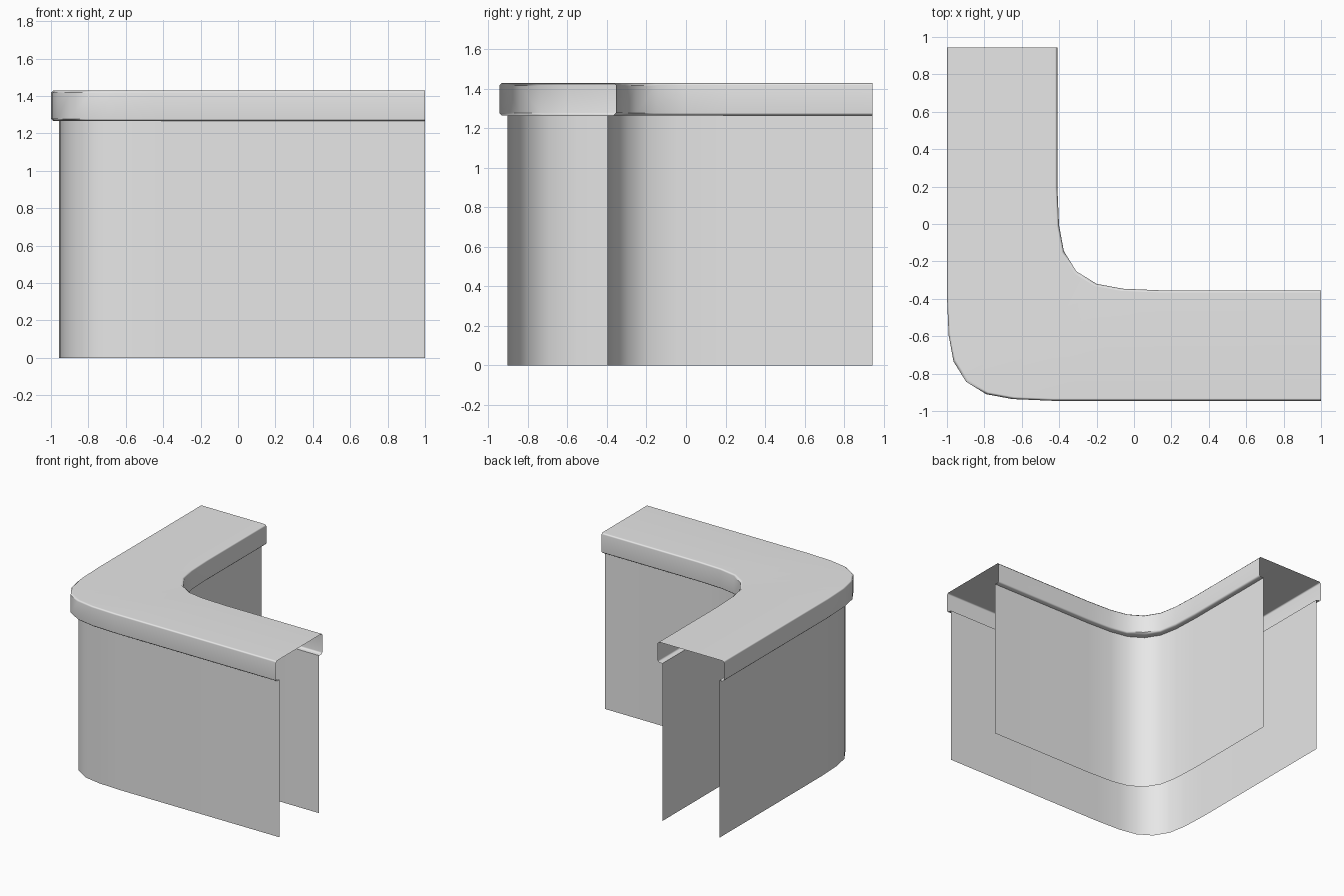
import bpy

if "Cube" in bpy.data.objects:
    bpy.data.objects.remove(bpy.data.objects["Cube"])

X_END, Y_END = 1.0, 0.945
WIDTH = 0.59          # cap width
LIP = 0.042           # cap overhang past the walls
Z_LIP, Z_TOP, B = 1.266, 1.43, 0.012

# Rounded corner, measured from the outer corner (-1, -0.945), mirrored on the diagonal
half = [(0.0, 0.56), (0.009, 0.35), (0.035, 0.21), (0.102, 0.102)]
corner = half + [(v, u) for u, v in reversed(half[:-1])]

grey = bpy.data.materials.new("light grey")
grey.diffuse_color = (0.8, 0.8, 0.8, 1)
grey.use_nodes = True
grey.node_tree.nodes["Principled BSDF"].inputs["Base Color"].default_value = grey.diffuse_color


def sweep(name, profile):
    """Slide the corner path along the diagonal for every (offset, z) profile point."""
    verts, faces = [], []
    n = len(corner) + 2
    for d, z in profile:
        x0, y0 = -1 + d, -Y_END + d
        verts.append((x0, Y_END, z))
        verts += [(x0 + u, y0 + v, z) for u, v in corner]
        verts.append((X_END, y0, z))
    for j in range(len(profile) - 1):
        for i in range(n - 1):
            a = j * n + i
            faces.append((a, a + 1, a + n + 1, a + n))
    me = bpy.data.meshes.new(name)
    me.from_pydata(verts, [], faces)
    me.materials.append(grey)
    ob = bpy.data.objects.new(name, me)
    bpy.context.collection.objects.link(ob)
    bpy.ops.object.select_all(action='DESELECT')
    ob.select_set(True)
    bpy.context.view_layer.objects.active = ob
    bpy.ops.object.shade_smooth_by_angle(angle=0.9)
    ob.modifiers.new("weighted normals", 'WEIGHTED_NORMAL').keep_sharp = True
    return ob


# Thin wall sheets, open at the ends and the bottom
sweep("outer_wall", [(LIP, 0), (LIP, Z_LIP)])
sweep("inner_wall", [(WIDTH - LIP, Z_LIP), (WIDTH - LIP, 0)])

# Hollow cap with softened edges and a lip returning to each wall
side = [(LIP, Z_LIP), (B, Z_LIP), (0, Z_LIP + B), (0, Z_TOP - B), (B, Z_TOP)]
sweep("cap", side + [(WIDTH - d, z) for d, z in reversed(side)])
